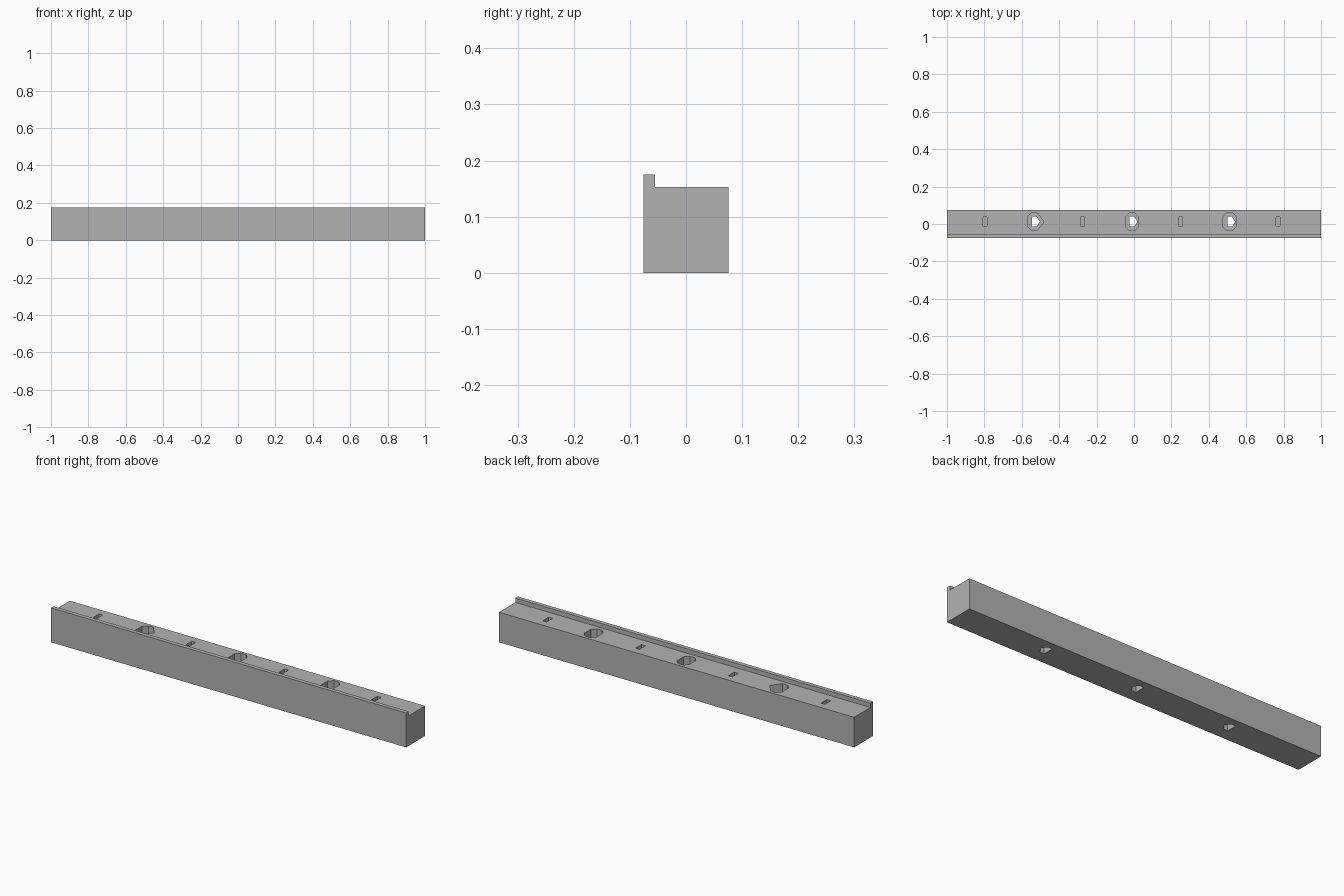
import bpy
import bmesh

cube = bpy.data.objects.get("Cube")
if cube:
    bpy.data.objects.remove(cube, do_unlink=True)

grey = bpy.data.materials.new("plain grey")
grey.use_nodes = True
GREY = (0.45, 0.45, 0.45, 1)
grey.diffuse_color = GREY
grey.node_tree.nodes["Principled BSDF"].inputs["Base Color"].default_value = GREY

DECK, LIP = 0.153, 0.175
HALF = 0.076


def prism(name, outline, offset):
    """Closed prism made by sweeping a flat outline along an offset."""
    bm = bmesh.new()
    base = bm.faces.new([bm.verts.new(p) for p in outline])
    swept = bmesh.ops.extrude_face_region(bm, geom=[base])["geom"]
    bmesh.ops.translate(bm, vec=offset, verts=[v for v in swept if isinstance(v, bmesh.types.BMVert)])
    bmesh.ops.recalc_face_normals(bm, faces=bm.faces)
    mesh = bpy.data.meshes.new(name)
    bm.to_mesh(mesh)
    bm.free()
    mesh.materials.append(grey)
    obj = bpy.data.objects.new(name, mesh)
    bpy.context.collection.objects.link(obj)
    return obj


# Long rail with a raised lip along the front edge
section = [(-HALF, 0), (HALF, 0), (HALF, DECK), (-0.055, DECK), (-0.055, LIP), (-HALF, LIP)]
rail = prism("rail", [(-1, y, z) for y, z in section], (2, 0, 0))


def cut(name, outline, x, bottom):
    """Cut a vertical pocket down from above the deck."""
    cutter = prism(name, [(x + px, 0.0125 + py, bottom) for px, py in outline], (0, 0, 0.3 - bottom))
    cutter.hide_render = True
    mod = rail.modifiers.new(name, 'BOOLEAN')
    mod.operation = 'DIFFERENCE'
    mod.solver = 'EXACT'
    mod.object = cutter
    bpy.context.view_layer.objects.active = rail
    bpy.ops.object.modifier_apply(modifier=name)
    bpy.data.objects.remove(cutter, do_unlink=True)


def octagon(w, h, c, nose=0):
    """Octagon outline; a nose draws the right end out to a point."""
    right = [(nose, 0)] if nose else [(w, c - h), (w, h - c)]
    return [(-w, h - c), (-w, c - h), (c - w, -h), (w - c, -h)] + right + [(w - c, h), (c - w, h)]


# Small blind slots
slot = [(-0.011, -0.024), (0.011, -0.024), (0.011, 0.024), (-0.011, 0.024)]
for x in (-0.797, -0.275, 0.248, 0.77):
    cut("slot", slot, x, 0.12)

# Stepped through holes; the one at the right end has a pointed pocket
bore = [(-0.012, -0.027), (0.012, -0.027), (0.03, 0), (0.012, 0.027), (-0.012, 0.027)]
for x, nose in ((-0.533, 0.052), (-0.011, 0), (0.511, 0)):
    cut("pocket", octagon(0.035, 0.048, 0.021, nose), x, 0.075)
    cut("bore", bore, x, -0.1)
